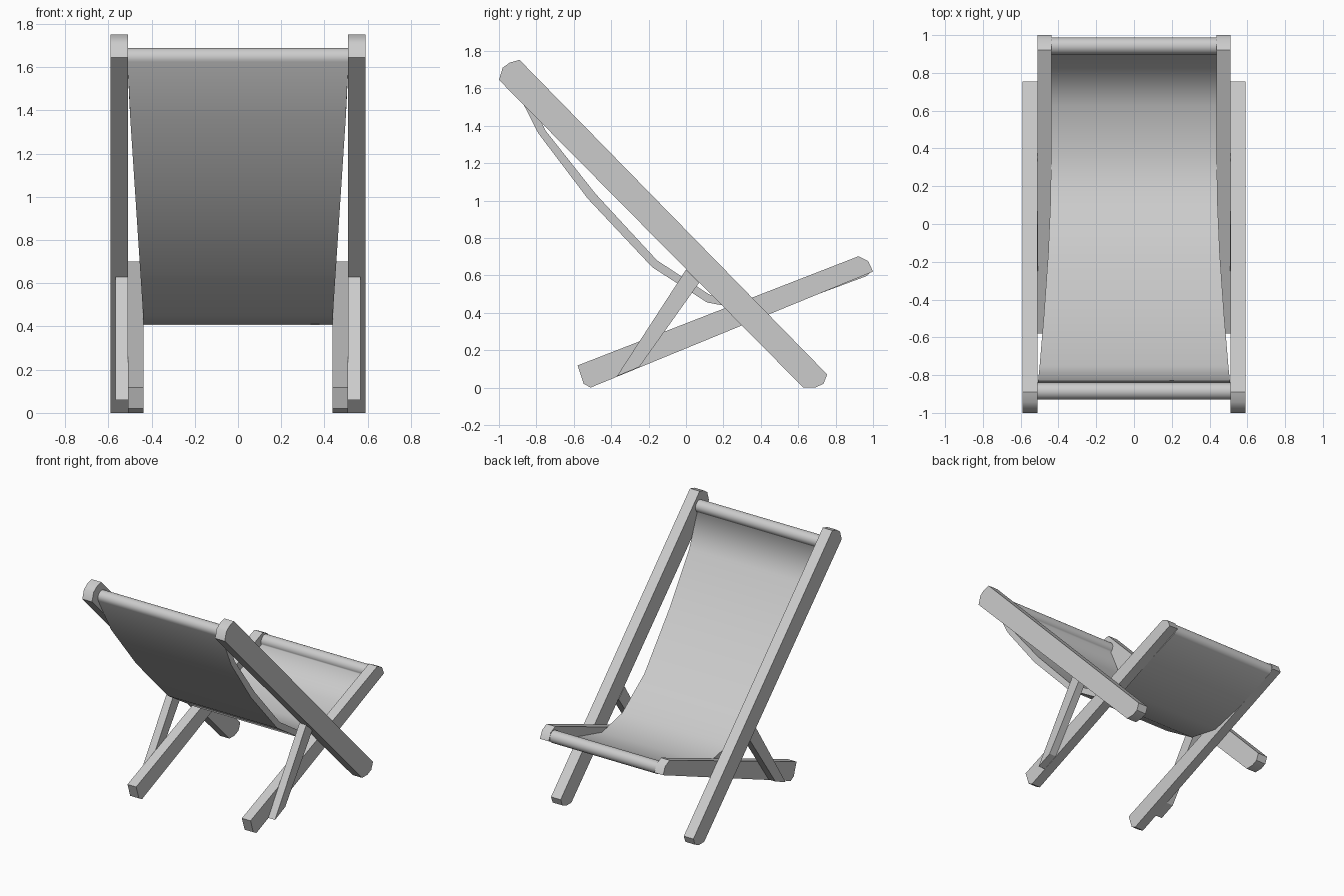
import bpy, bmesh
from math import cos, sin, radians

if "Cube" in bpy.data.objects:
    bpy.data.objects.remove(bpy.data.objects["Cube"])


def finish(name, bm):
    bmesh.ops.recalc_face_normals(bm, faces=bm.faces)
    me = bpy.data.meshes.new(name)
    bm.to_mesh(me)
    bm.free()
    ob = bpy.data.objects.new(name, me)
    bpy.context.collection.objects.link(ob)
    return ob


def loft(bm, side_a, side_b):
    """Closed prism between two matching loops: smooth wall, sharp flat caps."""
    a = [bm.verts.new(p) for p in side_a]
    b = [bm.verts.new(p) for p in side_b]
    n = len(a)
    for i in range(n):
        j = (i + 1) % n
        bm.faces.new((a[i], a[j], b[j], b[i])).smooth = True
    for cap in (bm.faces.new(a), bm.faces.new(b)):
        cap.smooth = False
        for e in cap.edges:
            e.smooth = False


def plank(name, profile, x0, x1, angle=40):
    """Side profile (y, z) extruded from x0 to x1."""
    bm = bmesh.new()
    loft(bm, [(x0, y, z) for y, z in profile], [(x1, y, z) for y, z in profile])
    ob = finish(name, bm)
    bpy.ops.object.select_all(action='DESELECT')
    bpy.context.view_layer.objects.active = ob
    ob.select_set(True)
    bpy.ops.object.shade_smooth_by_angle(angle=radians(angle))


def arc(cy, cz, r, a0, a1, n=18):
    angs = [radians(a0 + (a1 - a0) * i / n) for i in range(n + 1)]
    return [(cy + r * cos(a), cz + r * sin(a)) for a in angs]


# Side profiles of the wooden parts
back = [(-1.0, 1.645), (0.627, 0), (0.69, 0), (0.735, 0.02), (0.755, 0.07),
        (-0.89, 1.752), (-0.943, 1.737), (-0.98, 1.71)]
seat = [(-0.58, 0.118), (-0.547, 0.02), (-0.51, 0.0), (1.0, 0.62),
        (0.975, 0.675), (0.922, 0.702)]
prop = [(0.0, 0.63), (-0.37, 0.06), (-0.25, 0.11), (0.07, 0.56)]

for s, side in ((1, "right"), (-1, "left")):
    plank("back_rail_" + side, back, s * 0.51, s * 0.59)
    plank("seat_rail_" + side, seat, s * 0.438, s * 0.51)
    plank("prop_" + side, prop, s * 0.509, s * 0.566, 20)

# Fabric sling: underside, front roll, upper side, top roll
under = [(-0.79, 1.36), (-0.525, 1.01), (-0.18, 0.643), (0.113, 0.455),
         (0.37, 0.407), (0.64, 0.475)]
upper = [(0.625, 0.515), (0.37, 0.447), (0.125, 0.497), (-0.155, 0.68),
         (-0.483, 1.035), (-0.752, 1.375)]
ring = (under + arc(0.942, 0.635, 0.045, -64, 205)
        + upper + arc(-0.885, 1.645, 0.045, -60, 207))


def half_width(y, z):
    if y > 0.3:
        return 0.439
    return 0.439 + 0.072 * max(0, min(1, (z - 0.45) / 1.1))


bm = bmesh.new()
loft(bm, [(-half_width(y, z), y, z) for y, z in ring],
     [(half_width(y, z), y, z) for y, z in ring])
finish("fabric_sling", bm)
